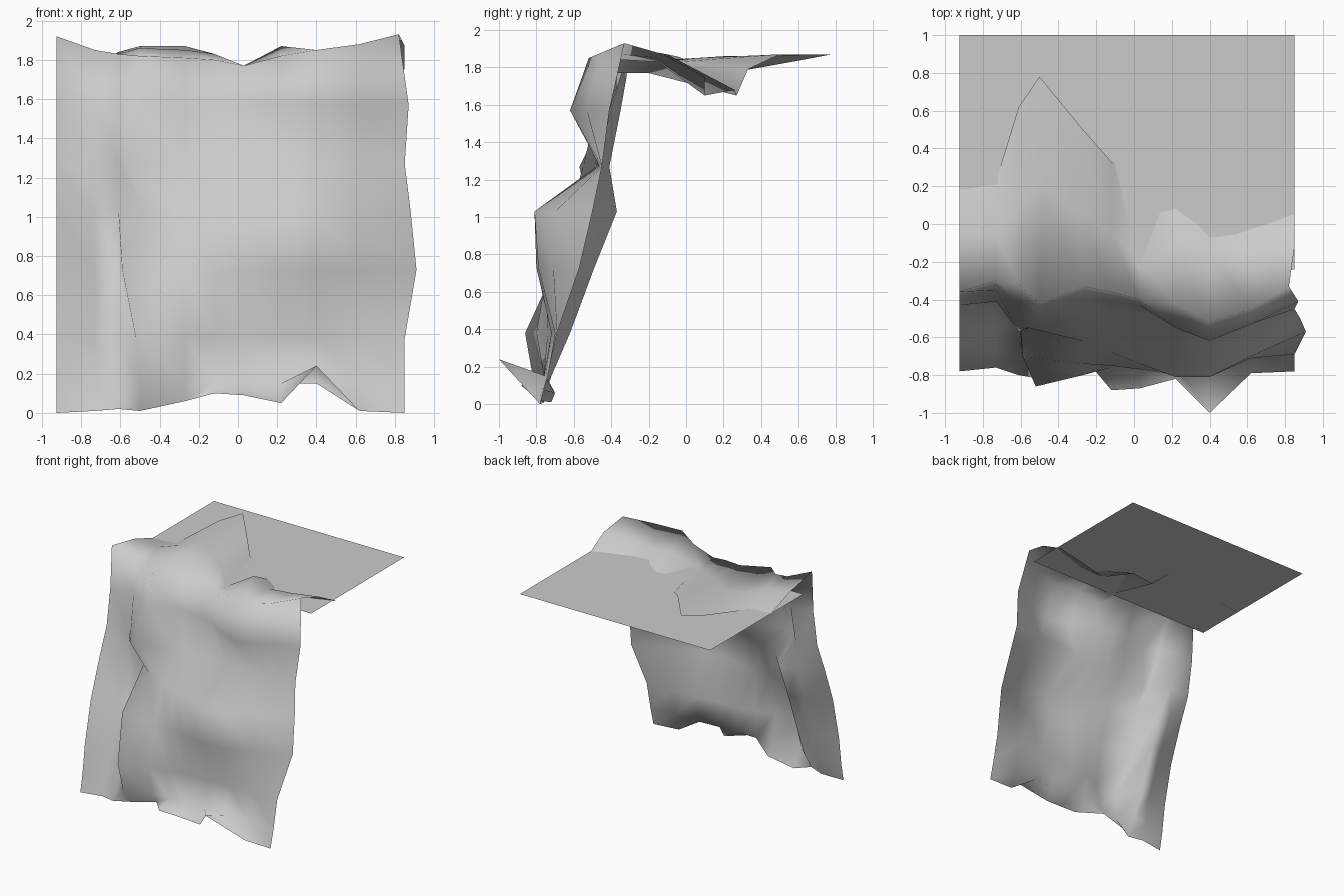
import bpy

def make_object(name, verts, faces, smooth=False):
    me = bpy.data.meshes.new(name)
    me.from_pydata(verts, [], faces)
    for p in me.polygons:
        p.use_smooth = smooth
    me.update()
    ob = bpy.data.objects.new(name, me)
    bpy.context.collection.objects.link(ob)
    return ob

# Flat ground behind the cliff edge
make_object("plateau", [(-.925, -.24, 1.775), (.85, -.24, 1.775),
                        (.85, 1, 1.775), (-.925, 1, 1.775)], [(0, 1, 2, 3)])

# Cliff sections from left to right
columns = (-.925, -.73, -.61, -.5, -.27, -.12, .03, .22, .4, .62, .85)

# Top of each section: back edge, middle, rim as (y, z)
tops = (
    ((.20, 1.77), (-.05, 1.86), (-.36, 1.92)),
    ((.23, 1.77), (-.05, 1.84), (-.30, 1.85)),
    ((.62, 1.84), (.10, 1.83), (-.32, 1.83)),
    ((.78, 1.87), (.20, 1.86), (-.42, 1.82)),
    ((.50, 1.87), (.05, 1.85), (-.33, 1.81)),
    ((.33, 1.79), (-.05, 1.83), (-.36, 1.80)),
    ((.27, 1.65), (-.20, 1.77), (-.40, 1.77)),
    ((.26, 1.68), (-.10, 1.87), (-.42, 1.82)),
    ((.10, 1.65), (-.15, 1.83), (-.52, 1.85)),
    ((.10, 1.70), (-.15, 1.85), (-.45, 1.88)),
    ((.10, 1.75), (-.12, 1.87), (-.33, 1.93)),
)

# Depth of the rock face at fixed heights, plus the bottom edge (y, z)
heights = (1.57, 1.27, 1.03, .73, .38, .15)
walls = (
    ((-.38, -.43, -.53, -.64, -.72, -.75), (-.78, 0)),
    ((-.35, -.41, -.42, -.55, -.68, -.72), (-.76, .01)),
    ((-.42, -.57, -.37, -.49, -.62, -.72), (-.80, .02)),
    ((-.48, -.55, -.52, -.70, -.86, -.82), (-.72, .01)),
    ((-.40, -.48, -.62, -.74, -.80, -.75), (-.70, .06)),
    ((-.41, -.48, -.68, -.75, -.74, -.76), (-.88, .10)),
    ((-.43, -.48, -.74, -.77, -.72, -.76), (-.87, .09)),
    ((-.55, -.47, -.81, -.80, -.72, -.76), (-.82, .05)),
    ((-.62, -.46, -.81, -.79, -.70, -.75), (-1.0, .24)),
    ((-.53, -.45, -.70, -.71, -.70, -.74), (-.79, .01)),
    ((-.41, -.45, -.50, -.57, -.69, -.74), (-.78, 0)),
)

# Sideways bulges of the right edge and of the fold's lip
shift = {10: (0, 0, -.03, .02, 0, .03, .06, 0, 0, 0),
         3: (0, 0, 0, 0, -.06, .03, -.09, -.02, 0, 0)}

verts, faces = [], []
n = 10
for i, x in enumerate(columns):
    depths, foot = walls[i]
    section = list(tops[i]) + list(zip(depths, heights)) + [foot]
    for j, (y, z) in enumerate(section):
        verts.append((x + shift.get(i, (0,) * n)[j], y, z))
for i in range(len(columns) - 1):
    for j in range(n - 1):
        a = i * n + j
        faces.append((a, a + 1, a + n + 1, a + n))
make_object("cliff_face", verts, faces, smooth=True)
